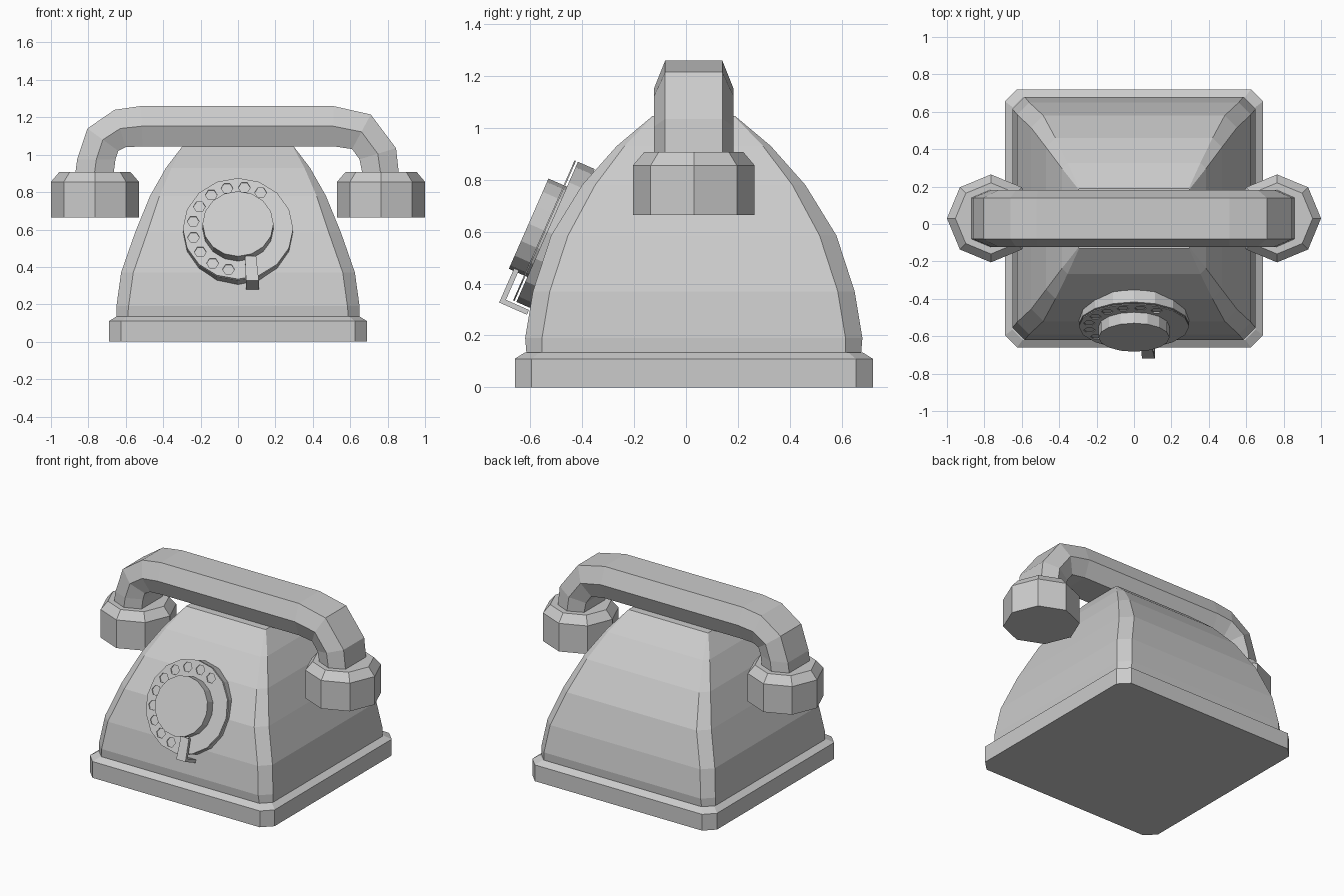
import bpy, bmesh, math
from mathutils import Matrix, Vector

cube = bpy.data.objects.get("Cube")
if cube:
    bpy.data.objects.remove(cube, do_unlink=True)

CY = 0.03   # depth of the centre line

grey = bpy.data.materials.new("plain grey")
grey.use_nodes = True
grey.diffuse_color = (0.6, 0.6, 0.6, 1)
grey.node_tree.nodes["Principled BSDF"].inputs["Base Color"].default_value = (0.6, 0.6, 0.6, 1)


def loft(name, rings, matrix=Matrix()):
    """Skin a list of equal-sized point rings and cap both ends."""
    bm = bmesh.new()
    loops = [[bm.verts.new(p) for p in ring] for ring in rings]
    n = len(loops[0])
    for a, b in zip(loops, loops[1:]):
        for i in range(n):
            j = (i + 1) % n
            bm.faces.new((a[i], a[j], b[j], b[i]))
    bm.faces.new(loops[0][::-1])
    bm.faces.new(loops[-1])
    bmesh.ops.recalc_face_normals(bm, faces=bm.faces)
    bm.transform(matrix)
    mesh = bpy.data.meshes.new(name)
    bm.to_mesh(mesh)
    bm.free()
    mesh.materials.append(grey)
    obj = bpy.data.objects.new(name, mesh)
    bpy.context.collection.objects.link(obj)
    return obj


def chamfered(hx, hy, c, z):
    """Rectangle with cut corners."""
    ring = []
    for sx, sy in ((1, 1), (-1, 1), (-1, -1), (1, -1)):
        pair = [(sx * hx, CY + sy * (hy - c), z), (sx * (hx - c), CY + sy * hy, z)]
        ring += pair if sx * sy > 0 else pair[::-1]
    return ring


def circle(r, z, n, x=0, y=0):
    return [(x + r * math.cos(math.tau * i / n), y + r * math.sin(math.tau * i / n), z)
            for i in range(n)]


# Base plinth
loft("base", [chamfered(0.69, 0.69, 0.065, 0), chamfered(0.69, 0.69, 0.065, 0.11),
              chamfered(0.65, 0.65, 0.055, 0.135)])

# Domed body: half width, half depth, corner cut, height
profile = [(0.65, 0.645, 0.06, 0.13), (0.65, 0.65, 0.065, 0.19), (0.625, 0.62, 0.065, 0.37),
           (0.55, 0.55, 0.065, 0.585), (0.47, 0.43, 0.05, 0.78), (0.385, 0.297, 0.03, 0.93),
           (0.297, 0.16, 0.004, 1.045)]
loft("body", [chamfered(*p) for p in profile])

# Handset grip: outer and inner outline points, swept with a six-sided section
outer = [(-0.87, 0.9), (-0.86, 0.975), (-0.805, 1.14), (-0.66, 1.24), (-0.52, 1.26),
         (0.51, 1.26), (0.71, 1.215), (0.845, 1.035), (0.86, 0.9)]
inner = [(-0.665, 0.9), (-0.655, 0.975), (-0.64, 1.02), (-0.6, 1.04), (-0.51, 1.045),
         (0.51, 1.045), (0.61, 1.03), (0.65, 0.975), (0.665, 0.9)]
sections = []
for o, i in zip(outer, inner):
    o, i = Vector(o), Vector(i)
    m = (o + i) / 2
    sections.append([(p.x, CY + w, p.y) for p, w in
                     ((o, 0.11), (m, 0.153), (i, 0.11), (i, -0.11), (m, -0.153), (o, -0.11))])
loft("handset_grip", sections)

# Ear and mouth pieces
for side, name in ((-1, "right_handset_cup"), (1, "left_handset_cup")):
    loft(name, [circle(r, z, 8, side * 0.765, CY)
                for r, z in ((0.235, 0.665), (0.235, 0.855), (0.19, 0.908))])

# Tilted dial: local z points out of the face
dial = Matrix.Translation((0, -0.548, 0.605)) @ Matrix.Rotation(math.radians(66.3), 4, "X")
loft("dial_backing", [circle(0.295, z, 16) for z in (-0.085, -0.014)], dial)
loft("dial_hub", [circle(0.19, z, 16) for z in (-0.02, 0.064)], dial)
plate = loft("dial_plate", [circle(0.295, z, 16) for z in (-0.006, 0)], dial)

# Finger holes cut through the plate
for k in range(10):
    a = math.radians(60 + 22 * k)
    cutter = loft("hole_cutter", [circle(0.032, z, 6, 0.243 * math.cos(a), 0.243 * math.sin(a))
                                  for z in (-0.01, 0.01)], dial)
    cutter.hide_render = True
    mod = plate.modifiers.new("hole", "BOOLEAN")
    mod.operation = "DIFFERENCE"
    mod.solver = "EXACT"
    mod.object = cutter
    bpy.context.view_layer.objects.active = plate
    bpy.ops.object.modifier_apply(modifier=mod.name)
    bpy.data.objects.remove(cutter, do_unlink=True)

# Hooked finger stop
hook = [(-0.18, 0.046), (-0.324, 0.046), (-0.324, -0.071), (-0.304, -0.071),
        (-0.304, 0.026), (-0.18, 0.026)]
loft("finger_stop", [[(0.067 + s * (0.03 - 0.03 * (v + 0.18)) - 0.07 * (v + 0.18), v, h)
                      for v, h in hook] for s in (-1, 1)], dial)
